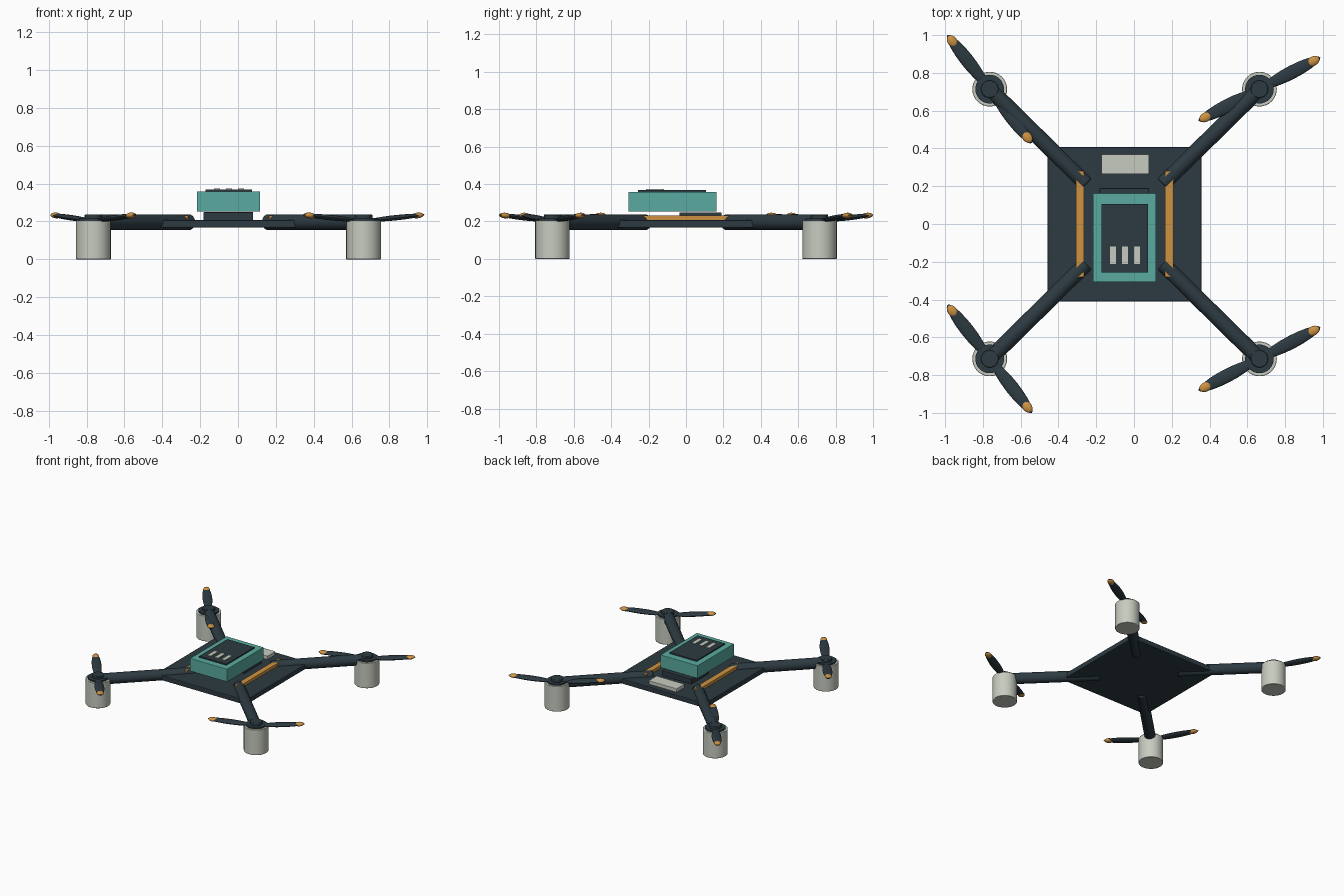
import bpy, math
from mathutils import Vector, Matrix

if "Cube" in bpy.data.objects:
    bpy.data.objects.remove(bpy.data.objects["Cube"])

CX = -0.05          # the frame centre sits slightly left of the origin
MOTOR = 0.714       # motor offset from the frame centre on x and y


def material(name, rgb):
    m = bpy.data.materials.new(name)
    m.diffuse_color = (*rgb, 1)
    m.use_nodes = True
    m.node_tree.nodes["Principled BSDF"].inputs["Base Color"].default_value = m.diffuse_color
    return m


SLATE = material("dark slate", (0.026, 0.043, 0.054))
TEAL = material("teal", (0.10, 0.41, 0.35))
PALE = material("pale grey", (0.57, 0.60, 0.52))
ORANGE = material("orange", (0.62, 0.29, 0.055))


def finish(name, mat, bevel=0, smooth=False):
    ob = bpy.context.object
    ob.name = name
    ob.data.materials.append(mat)
    if bevel:
        mod = ob.modifiers.new("bevel", 'BEVEL')
        mod.width, mod.segments = bevel, 2
    if smooth:
        bpy.ops.object.shade_smooth_by_angle(angle=math.radians(35))
    return ob


def box(name, mat, x, y, z, bevel=0):
    """Box from (min, max) pairs on each axis."""
    bpy.ops.mesh.primitive_cube_add(size=1)
    ob = bpy.context.object
    ob.data.transform(Matrix.Diagonal((x[1] - x[0], y[1] - y[0], z[1] - z[0], 1)))
    ob.location = (sum(x) / 2, sum(y) / 2, sum(z) / 2)
    return finish(name, mat, bevel)


def rod(name, mat, a, b, r, sides=32, bevel=0):
    """Cylinder between two points."""
    a, b = Vector(a), Vector(b)
    d = b - a
    bpy.ops.mesh.primitive_cylinder_add(vertices=sides, radius=r, depth=d.length,
                                        location=(a + b) / 2,
                                        rotation=d.to_track_quat('Z', 'Y').to_euler())
    return finish(name, mat, bevel, True)


def ellipsoid(name, mat, matrix, radii):
    bpy.ops.mesh.primitive_uv_sphere_add(segments=20, ring_count=12, radius=1)
    ob = bpy.context.object
    ob.data.transform(matrix @ Matrix.Diagonal((*radii, 1)))
    return finish(name, mat, 0, True)


# Central plate
box("base_plate", SLATE, (CX - 0.407, CX + 0.407), (-0.41, 0.407), (0.167, 0.208), 0.006)

# Stacked body: spacer block, teal case, dark top panel with three pale bars
box("spacer_block", SLATE, (-0.182, 0.08), (-0.035, 0.19), (0.20, 0.249), 0.003)
box("body_case", TEAL, (-0.218, 0.117), (-0.308, 0.163), (0.253, 0.358), 0.003)
box("top_panel", SLATE, (-0.171, 0.073), (-0.256, 0.107), (0.35, 0.368))
for i in range(3):
    x = -0.128 + i * 0.064
    box(f"panel_bar_{i + 1}", PALE, (x, x + 0.032), (-0.213, -0.118), (0.366, 0.373))

# Rear box and the two side rails
box("rear_box", PALE, (-0.173, 0.08), (0.265, 0.368), (0.20, 0.236), 0.003)
for sx, side in ((-1, "left"), (1, "right")):
    x = CX + sx * 0.236
    box(f"{side}_rail", ORANGE, (x - 0.022, x + 0.022), (-0.28, 0.28), (0.20, 0.232))

# Four arms with motor, cap, hub and a two-bladed propeller each
for sx, xs in ((-1, "left"), (1, "right")):
    for sy, ys in ((-1, "front"), (1, "rear")):
        tag = f"{ys}_{xs}"
        mx, my = CX + sx * MOTOR, sy * MOTOR
        rod(f"{tag}_arm", SLATE, (CX + sx * 0.203, sy * 0.211, 0.196),
            (mx, my, 0.196), 0.042, 20, 0.008)
        rod(f"{tag}_motor", PALE, (mx, my, 0), (mx, my, 0.206), 0.092, 32, 0.003)
        rod(f"{tag}_motor_cap", SLATE, (mx, my, 0.2), (mx, my, 0.217), 0.076)
        rod(f"{tag}_hub", SLATE, (mx, my, 0.2), (mx, my, 0.238), 0.046, 32, 0.004)
        angle = math.radians(27.5 if sx > 0 else 128)
        for k in range(2):
            # Blades rise gently towards the tip
            frame = (Matrix.Translation((mx, my, 0.202))
                     @ Matrix.Rotation(angle + k * math.pi, 4, 'Z')
                     @ Matrix.Rotation(-0.092, 4, 'Y'))
            ellipsoid(f"{tag}_blade_{k + 1}", SLATE,
                      frame @ Matrix.Translation((0.195, 0, 0)), (0.17, 0.036, 0.014))
            ellipsoid(f"{tag}_blade_tip_{k + 1}", ORANGE,
                      frame @ Matrix.Translation((0.322, 0, 0)), (0.036, 0.025, 0.015))
